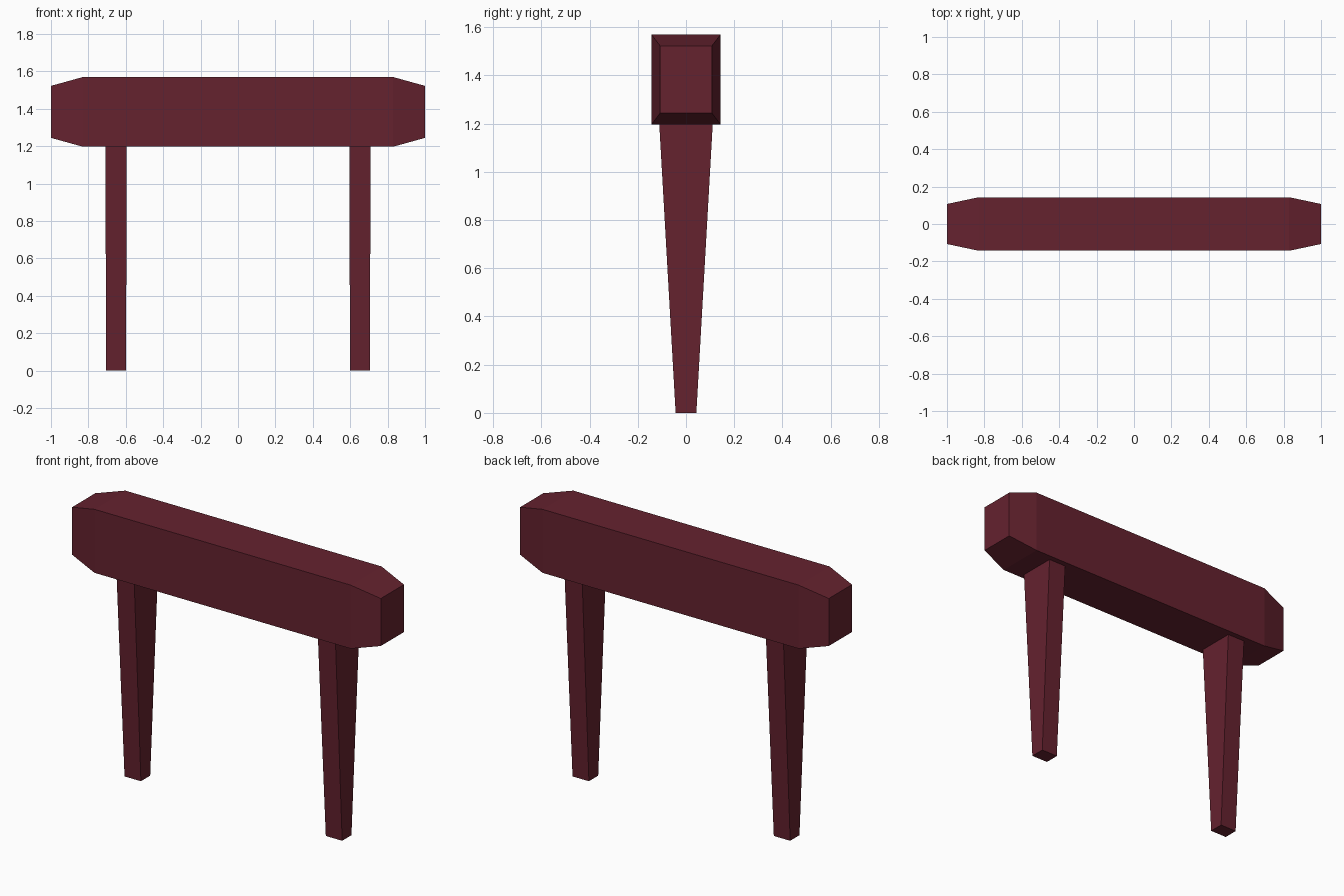
import bpy, bmesh

if "Cube" in bpy.data.objects:
    bpy.data.objects.remove(bpy.data.objects["Cube"])

maroon = bpy.data.materials.new("dark_maroon")
maroon.diffuse_color = (0.13, 0.016, 0.028, 1)
maroon.use_nodes = True
maroon.node_tree.nodes["Principled BSDF"].inputs["Base Color"].default_value = maroon.diffuse_color


def loft(name, rings):
    """Join a series of four-cornered rings into a closed solid."""
    bm = bmesh.new()
    loops = [[bm.verts.new(p) for p in ring] for ring in rings]
    for a, b in zip(loops, loops[1:]):
        for i in range(4):
            j = (i + 1) % 4
            bm.faces.new((a[i], a[j], b[j], b[i]))
    bm.faces.new(loops[0])
    bm.faces.new(loops[-1])
    bmesh.ops.recalc_face_normals(bm, faces=bm.faces)
    mesh = bpy.data.meshes.new(name)
    bm.to_mesh(mesh)
    bm.free()
    mesh.materials.append(maroon)
    obj = bpy.data.objects.new(name, mesh)
    bpy.context.collection.objects.link(obj)
    return obj


CORNERS = ((-1, -1), (1, -1), (1, 1), (-1, 1))

# Beam: box with tapered ends, (x, half depth, half height)
sections = ((-1, 0.107, 0.139), (-0.83, 0.143, 0.186),
            (0.83, 0.143, 0.186), (1, 0.107, 0.139))
loft("beam", [[(x, sy * hy, 1.383 + sz * hz) for sy, sz in CORNERS]
              for x, hy, hz in sections])

# Legs: tapering towards the foot, (z, half width, half depth)
for side, name in ((-1, "left_leg"), (1, "right_leg")):
    loft(name, [[(side * 0.652 + sx * hx, sy * hy, z) for sx, sy in CORNERS]
                for z, hx, hy in ((0, 0.053, 0.043), (1.2, 0.057, 0.111))])
